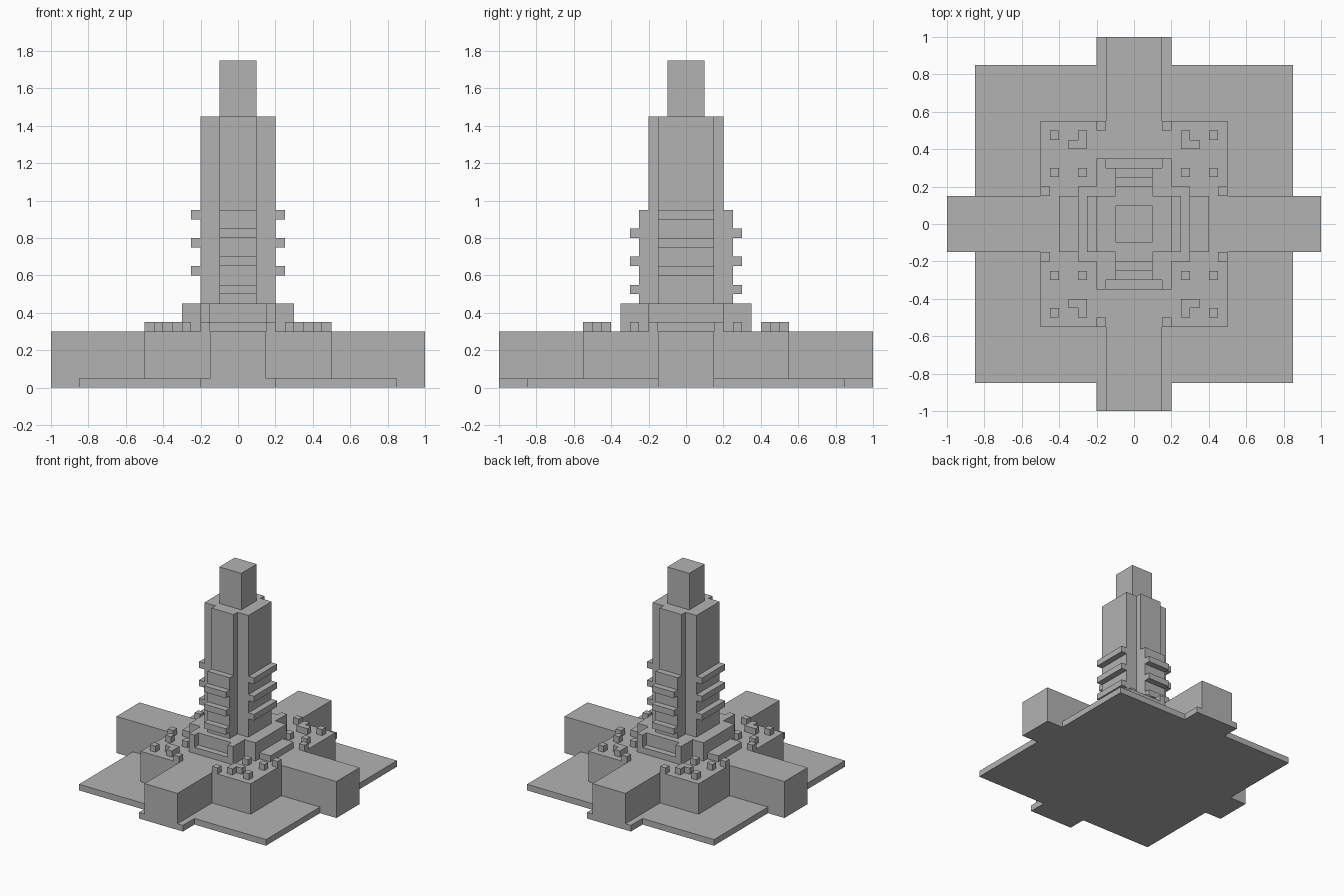
import bpy
import bmesh
from mathutils import Matrix, Vector

if "Cube" in bpy.data.objects:
    bpy.data.objects.remove(bpy.data.objects["Cube"], do_unlink=True)

stone = bpy.data.materials.new("plain_grey")
stone.use_nodes = True
GREY = (0.45, 0.45, 0.45, 1)
stone.diffuse_color = GREY
stone.node_tree.nodes["Principled BSDF"].inputs["Base Color"].default_value = GREY

U = 0.05  # building module


def add_part(name, boxes):
    """Make one object from boxes given as (x0, x1, y0, y1, z0, z1) in modules."""
    bm = bmesh.new()
    for x0, x1, y0, y1, z0, z1 in boxes:
        lo, hi = Vector((x0, y0, z0)) * U, Vector((x1, y1, z1)) * U
        place = Matrix.Translation((lo + hi) / 2) @ Matrix.Diagonal((*(hi - lo), 1))
        bmesh.ops.create_cube(bm, size=1, matrix=place)
    mesh = bpy.data.meshes.new(name)
    bm.to_mesh(mesh)
    bm.free()
    mesh.materials.append(stone)
    obj = bpy.data.objects.new(name, mesh)
    bpy.context.collection.objects.link(obj)
    return obj


def centred(hx, hy, z0, z1):
    return (-hx, hx, -hy, hy, z0, z1)


def both_x(x0, x1, hy, z0, z1):
    return [(x0, x1, -hy, hy, z0, z1), (-x1, -x0, -hy, hy, z0, z1)]


def both_y(hx, y0, y1, z0, z1):
    return [(-hx, hx, y0, y1, z0, z1), (-hx, hx, -y1, -y0, z0, z1)]


# Ground slab with entrance tabs
add_part("ground_slab", [centred(17, 17, 0, 1)]
         + both_y(4, 17, 20, 0, 1) + both_x(17, 20, 3, 0, 1))

# Lower block and its four wings
add_part("lower_block", [centred(10, 11, 1, 6)])
add_part("side_wings", both_x(10, 20, 3, 1, 6))
add_part("end_wings", both_y(3, 11, 20, 1, 6))

# Cross-shaped plinth: low tier, then upper tier recessed on its ends
add_part("plinth_low", [centred(4, 7, 6, 7)]
         + both_x(4, 6, 4, 6, 7))
upper = [centred(4, 6, 7, 9)] + both_x(4, 6, 4, 7, 9)
for sx in (-4, 3):
    for sy in (-7, 6):
        upper.append((sx, sx + 1, sy, sy + 1, 7, 9))
add_part("plinth_upper", upper)
add_part("side_steps", both_x(6, 8, 3, 6, 7))

# Tower shaft with notched corners, end piers and cap
add_part("tower_shaft", [centred(4, 3, 9, 29)] + both_y(2, 3, 4, 9, 29))
add_part("end_piers", both_y(2, 4, 5, 9, 19))
add_part("tower_cap", [centred(2, 2, 29, 35)])

# Staggered balconies
for level in range(3):
    z = 10 + 3 * level
    add_part(f"end_balconies_{level + 1}", both_y(2, 5, 6, z, z + 1))
    add_part(f"side_balconies_{level + 1}", both_x(4, 5, 3, z + 2, z + 3))

# Small roof blocks, mirrored into the four corners
spots = [(3, 10), (9, 3), (8, 9), (8, 5), (5, 5), (5, 8), (6, 8), (5, 9)]
roof = []
for x, y in spots:
    for x0 in (x, -x - 1):
        for y0 in (y, -y - 1):
            roof.append((x0, x0 + 1, y0, y0 + 1, 6, 7))
add_part("roof_blocks", roof)
